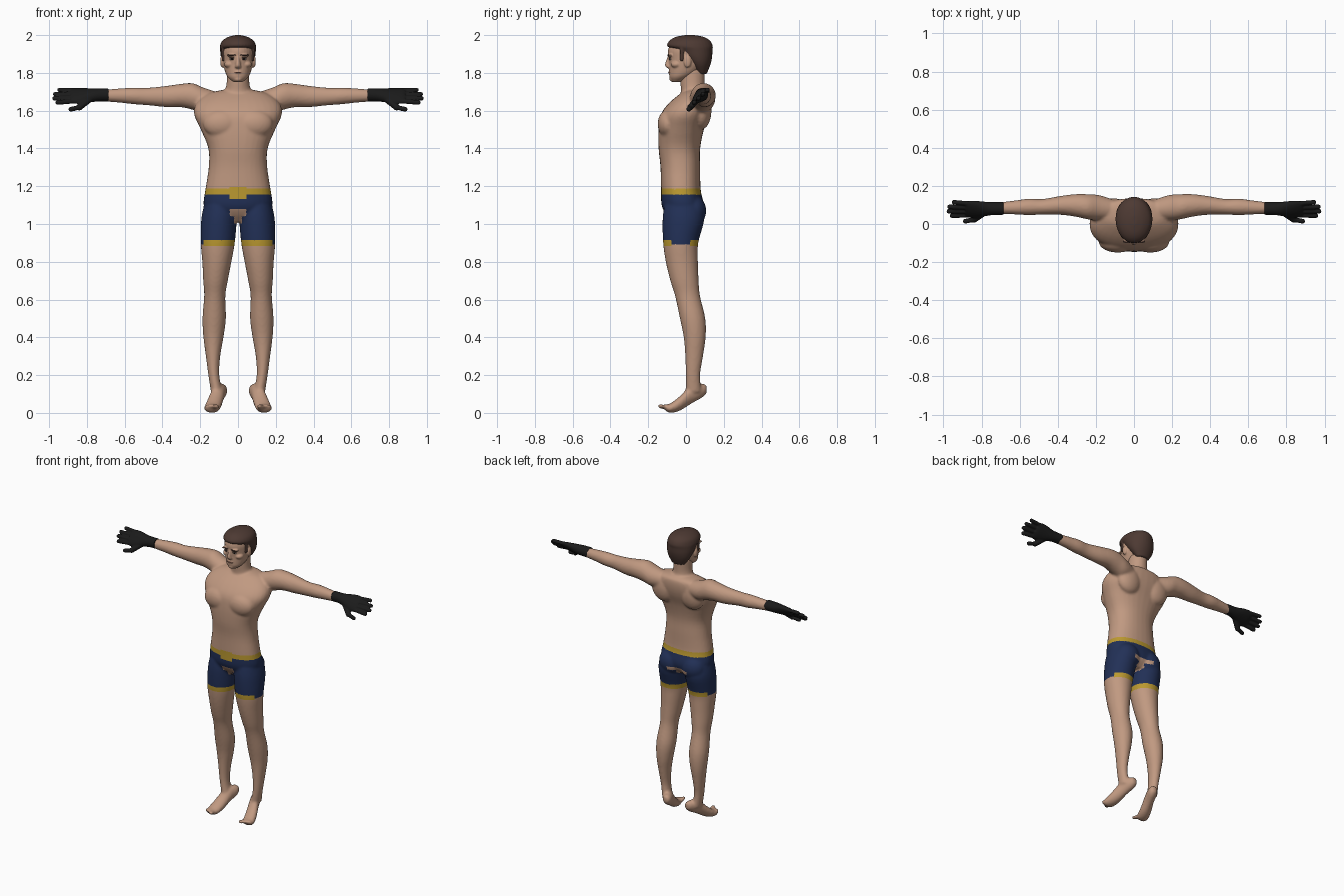
import bpy, bmesh, math
from mathutils import Vector, Matrix

cube = bpy.data.objects.get("Cube")
if cube:
    bpy.data.objects.remove(cube, do_unlink=True)


def material(name, r, g, b):
    mat = bpy.data.materials.new(name)
    mat.use_nodes = True
    mat.diffuse_color = (r, g, b, 1)
    shader = next(n for n in mat.node_tree.nodes if n.type == 'BSDF_PRINCIPLED')
    shader.inputs["Base Color"].default_value = (r, g, b, 1)
    shader.inputs["Roughness"].default_value = 0.8
    return mat


SKIN = material("skin", 0.53, 0.32, 0.22)
NAVY = material("navy cloth", 0.016, 0.03, 0.095)
GOLD = material("gold trim", 0.5, 0.32, 0.03)
HAIR = material("brown hair", 0.075, 0.042, 0.033)
GLOVE = material("black glove", 0.011, 0.011, 0.011)
LIPS = material("lips", 0.3, 0.14, 0.1)
EYE_WHITE = material("eye white", 0.5, 0.45, 0.4)
IRIS = material("dark iris", 0.02, 0.012, 0.01)


def spline(a, b, c, d, t):
    return 0.5 * (2 * b + (c - a) * t + (2 * a - 5 * b + 4 * c - d) * t * t
                  + (3 * b - a - 3 * c + d) * t ** 3)


def loft(bm, axis, rings, side=1, power=1.0, sides=32, steps=4):
    """Skin smooth oval rings (position, centre 1, centre 2, radius 1, radius 2)."""
    rings = [Vector(r) for r in rings]
    fine = []
    for i in range(len(rings) - 1):
        a, b, c = rings[max(i - 1, 0)], rings[i], rings[i + 1]
        d = rings[min(i + 2, len(rings) - 1)]
        fine += [spline(a, b, c, d, k / steps) for k in range(steps)]
    fine.append(rings[-1])
    loops = []
    for t, c1, c2, r1, r2 in fine:
        loop = []
        for k in range(sides):
            ang = math.tau * k / sides
            u, v = math.cos(ang), math.sin(ang)
            u = c1 + r1 * math.copysign(abs(u) ** power, u)
            v = c2 + r2 * math.copysign(abs(v) ** power, v)
            x, y, z = {'x': (t, u, v), 'y': (u, t, v), 'z': (u, v, t)}[axis]
            loop.append(bm.verts.new((x * side, y, z)))
        loops.append(loop)
    for low, high in zip(loops, loops[1:]):
        for k in range(sides):
            n = (k + 1) % sides
            bm.faces.new((low[k], low[n], high[n], high[k]))
    bm.faces.new(loops[0])
    bm.faces.new(loops[-1])


def ball(bm, centre, radii):
    bmesh.ops.create_uvsphere(bm, u_segments=24, v_segments=16, radius=1,
                              matrix=Matrix.Translation(centre) @ Matrix.Diagonal((*radii, 1)))


def capsule(bm, start, end, radius):
    start, end = Vector(start), Vector(end)
    turn = (end - start).to_track_quat('Z', 'Y')
    made = bmesh.ops.create_uvsphere(bm, u_segments=16, v_segments=10, radius=radius)
    for v in made["verts"]:
        v.co = turn @ v.co + (end if v.co.z > -1e-5 else start)


def build(name, bm, mats, voxel=0, smooth=0):
    """Turn a bmesh into an object, fusing overlapping forms when voxel is set."""
    bmesh.ops.recalc_face_normals(bm, faces=bm.faces[:])
    mesh = bpy.data.meshes.new(name)
    bm.to_mesh(mesh)
    bm.free()
    ob = bpy.data.objects.new(name, mesh)
    bpy.context.scene.collection.objects.link(ob)
    if voxel:
        fuse = ob.modifiers.new("fuse", 'REMESH')
        fuse.mode, fuse.voxel_size = 'VOXEL', voxel
        relax = ob.modifiers.new("relax", 'SMOOTH')
        relax.factor, relax.iterations = 0.5, smooth
        graph = bpy.context.evaluated_depsgraph_get()
        ob.data = bpy.data.meshes.new_from_object(ob.evaluated_get(graph))
        ob.modifiers.clear()
    ob.data.materials.clear()
    for mat in mats:
        ob.data.materials.append(mat)
    ob.data.shade_smooth()
    return ob


# Torso and neck
bm = bmesh.new()
loft(bm, 'z', [(1.01, 0, -.01, .06, .06), (1.05, 0, -.01, .15, .095),
               (1.1, 0, -.017, .182, .112), (1.18, 0, -.027, .173, .105),
               (1.3, 0, -.03, .155, .105), (1.4, 0, -.035, .157, .11),
               (1.5, 0, -.025, .197, .12), (1.58, 0, -.005, .232, .128),
               (1.64, 0, .022, .22, .112), (1.69, 0, .05, .16, .08),
               (1.71, 0, .055, .08, .05)], power=.88)
loft(bm, 'z', [(1.64, 0, .04, .09, .07), (1.71, 0, .037, .068, .064),
               (1.75, 0, .034, .06, .064), (1.82, 0, .035, .058, .066)])

for s in (1, -1):
    # Chest, shoulder blade and buttock masses
    ball(bm, (s * .085, -.095, 1.53), (.1, .055, .075))
    ball(bm, (s * .11, .08, 1.6), (.09, .055, .1))
    ball(bm, (s * .085, .035, 1.07), (.085, .072, .085))
    # Arm
    loft(bm, 'x', [(.1, .075, 1.645, .05, .05), (.18, .085, 1.655, .066, .066),
                   (.24, .09, 1.675, .066, .07), (.3, .097, 1.68, .06, .062),
                   (.38, .098, 1.675, .05, .056), (.48, .09, 1.675, .041, .046),
                   (.55, .09, 1.678, .043, .044), (.62, .087, 1.68, .037, .038),
                   (.73, .083, 1.68, .028, .029)], s)
    # Leg
    loft(bm, 'z', [(1.1, .095, -.015, .085, .1), (1.02, .101, -.014, .094, .11),
                   (.9, .107, -.028, .09, .093), (.8, .112, -.022, .077, .085),
                   (.7, .119, -.008, .065, .075), (.62, .123, .008, .056, .066),
                   (.5, .126, .035, .062, .067), (.4, .13, .046, .053, .058),
                   (.3, .132, .043, .038, .047), (.2, .128, .037, .029, .038),
                   (.11, .112, .04, .031, .042)], s)
    # Foot with lowered toes
    loft(bm, 'y', [(.11, .084, .125, .016, .02), (.085, .088, .118, .032, .037),
                   (.03, .105, .1, .035, .05), (-.03, .125, .052, .041, .039),
                   (-.08, .138, .026, .041, .026), (-.11, .141, .028, .034, .017)], s)
    for k in range(5):
        x = .114 + .014 * k
        capsule(bm, (s * x, -.1, .026), (s * x, -.138 + .008 * k, .036),
                .012 if k == 0 else .0085)

body = build("body", bm, [SKIN, NAVY, GOLD], .008, 4)


# Shorts: coloured by height and direction
def shorts_slot(c, n):
    x, front = abs(c.x), c.y < 0
    buckle = front and x < .045
    if c.z > (1.197 if buckle else 1.185) or c.z < .882:
        return 0
    if c.z > (1.13 if buckle else 1.155):
        return 2
    if front and n.y < -.2 and ((x < .042 and 1.045 < c.z < 1.08)
                                or (x < .022 and 1.0 < c.z < 1.05)):
        return 0
    if not front and x < .08 and 1.035 < c.z < 1.06:
        return 0
    if x < .05 and n.z < -.6 and c.z > .95:
        return 0
    if c.z < .915:
        outside = n.x * c.x > 0 and abs(n.y) < .5
        return (1 if c.z > .895 else 0) if outside else 2
    return 1


for face in body.data.polygons:
    face.material_index = shorts_slot(face.center, face.normal)

# Head with brow, nose, lips, chin and ears
bm = bmesh.new()
loft(bm, 'z', [(1.752, 0, -.05, .025, .025), (1.775, 0, -.033, .052, .054),
               (1.8, 0, -.013, .066, .076), (1.84, 0, .006, .077, .095),
               (1.88, 0, .014, .082, .107), (1.92, 0, .02, .084, .115),
               (1.96, 0, .02, .07, .098), (1.985, 0, .02, .04, .06)])
loft(bm, 'z', [(1.89, 0, -.086, .008, .01), (1.848, 0, -.093, .013, .018),
               (1.832, 0, -.09, .017, .017), (1.824, 0, -.085, .012, .01)])
ball(bm, (0, -.076, 1.803), (.025, .018, .011))
ball(bm, (0, -.068, 1.768), (.024, .02, .016))
for s in (1, -1):
    ball(bm, (s * .032, -.083, 1.893), (.028, .014, .008))
    ball(bm, (s * .045, -.05, 1.845), (.028, .03, .02))
    ball(bm, (s * .084, .008, 1.86), (.01, .02, .032))
build("head", bm, [SKIN], .0045, 2)

# Mouth line
bm = bmesh.new()
ball(bm, (0, -.088, 1.803), (.022, .008, .003))
build("mouth", bm, [LIPS])

# Eyes and eyebrows
for s, label in ((1, "left"), (-1, "right")):
    for part, mat, centre, radii in (
            ("eye", EYE_WHITE, (.031, -.083, 1.873), (.014, .006, .005)),
            ("iris", IRIS, (.031, -.086, 1.873), (.007, .005, .0048)),
            ("eyelid", HAIR, (.031, -.086, 1.879), (.016, .006, .002)),
            ("eyebrow", HAIR, (.034, -.092, 1.894), (.024, .008, .004))):
        bm = bmesh.new()
        ball(bm, (s * centre[0], *centre[1:]), radii)
        build(label + "_" + part, bm, [mat])

# Hair cap
bm = bmesh.new()
loft(bm, 'z', [(1.795, 0, .085, .045, .025), (1.84, 0, .073, .076, .055),
               (1.88, 0, .058, .09, .08), (1.92, 0, .04, .095, .1),
               (1.942, 0, .021, .096, .121), (1.97, 0, .02, .083, .108),
               (1.99, 0, .02, .052, .075), (2, 0, .02, .015, .025)])
for s in (1, -1):
    capsule(bm, (s * .079, -.022, 1.93), (s * .076, -.022, 1.87), .01)
build("hair", bm, [HAIR], .006, 1)

# Gloves, with the palm rolled forward and the thumb low
for s, label in ((1, "left"), (-1, "right")):
    bm = bmesh.new()
    loft(bm, 'x', [(.685, .083, 1.68, .034, .035), (.73, .083, 1.68, .034, .034),
                   (.77, .08, 1.68, .04, .032), (.82, .076, 1.68, .055, .026),
                   (.865, .076, 1.68, .057, .02), (.885, .076, 1.68, .05, .014)])
    for k, tip in enumerate((.955, .972, .968, .945)):
        v = -.042 + .028 * k
        capsule(bm, (.86, .076 + v, 1.68), (tip, .076 + v * 1.15, 1.677), .0125)
    capsule(bm, (.79, .045, 1.678), (.84, -.005, 1.672), .017)
    capsule(bm, (.84, -.005, 1.672), (.885, -.018, 1.67), .013)
    bmesh.ops.rotate(bm, verts=bm.verts[:], cent=(0, .078, 1.68),
                     matrix=Matrix.Rotation(math.radians(43), 3, 'X'))
    bmesh.ops.scale(bm, verts=bm.verts[:], vec=(s, 1, 1))
    build(label + "_glove", bm, [GLOVE], .005, 2)
